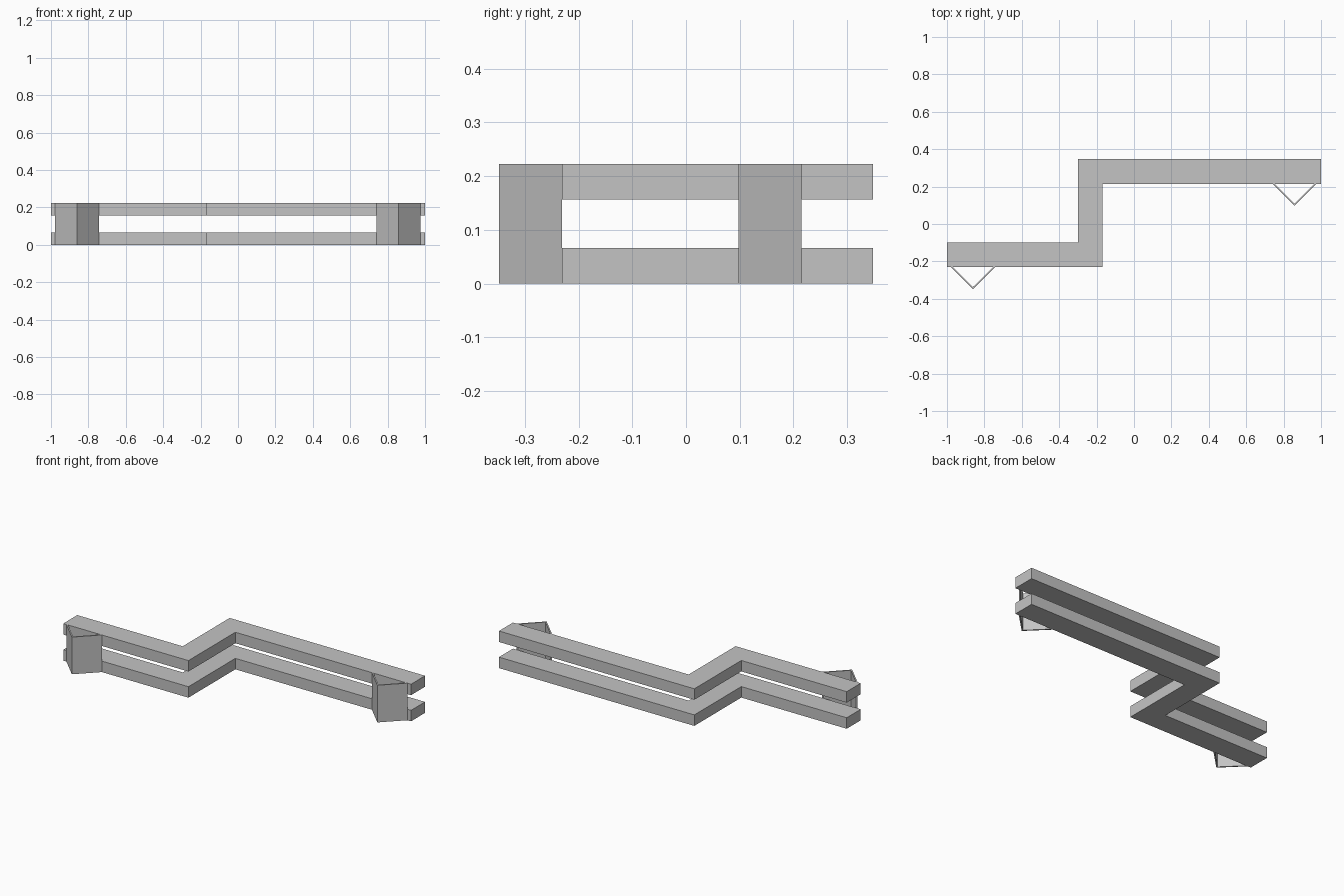
import bpy
import bmesh

cube = bpy.data.objects.get("Cube")
if cube:
    bpy.data.objects.remove(cube, do_unlink=True)

grey = bpy.data.materials.new("plain_grey")
grey.use_nodes = True
colour = (0.55, 0.55, 0.55, 1)
grey.diffuse_color = colour
grey.node_tree.nodes["Principled BSDF"].inputs["Base Color"].default_value = colour

HEIGHT = 0.223
RAIL_HEIGHT = 0.066
LOW_FRONT, LOW_BACK = -0.231, -0.098
HIGH_FRONT, HIGH_BACK = 0.215, 0.348


def extrude_outline(name, outline, z, height):
    """Raise a flat outline into a solid prism."""
    bm = bmesh.new()
    face = bm.faces.new([bm.verts.new((x, y, z)) for x, y in outline])
    raised = bmesh.ops.extrude_face_region(bm, geom=[face])["geom"]
    bmesh.ops.translate(bm, vec=(0, 0, height),
                        verts=[v for v in raised if isinstance(v, bmesh.types.BMVert)])
    bmesh.ops.recalc_face_normals(bm, faces=bm.faces)
    mesh = bpy.data.meshes.new(name)
    bm.to_mesh(mesh)
    bm.free()
    mesh.materials.append(grey)
    obj = bpy.data.objects.new(name, mesh)
    bpy.context.collection.objects.link(obj)
    return obj


# Two stacked rails with a square step in the middle
rail = [(-1, LOW_FRONT), (-0.168, LOW_FRONT), (-0.168, HIGH_FRONT), (1, HIGH_FRONT),
        (1, HIGH_BACK), (-0.299, HIGH_BACK), (-0.299, LOW_BACK), (-1, LOW_BACK)]
extrude_outline("lower_rail", rail, 0, RAIL_HEIGHT)
extrude_outline("upper_rail", rail, HEIGHT - RAIL_HEIGHT, RAIL_HEIGHT)


# Thin folded V brackets, open at top and bottom, on the front of each end
def bracket(name, x, y, half=0.118, depth=0.117, wall=0.011):
    outline = [(x - half, y), (x, y - depth), (x + half, y),
               (x + half - wall, y), (x, y - depth + wall), (x - half + wall, y)]
    extrude_outline(name, outline, 0, HEIGHT)


bracket("right_bracket", -0.861, LOW_FRONT)
bracket("left_bracket", 0.858, HIGH_FRONT)
